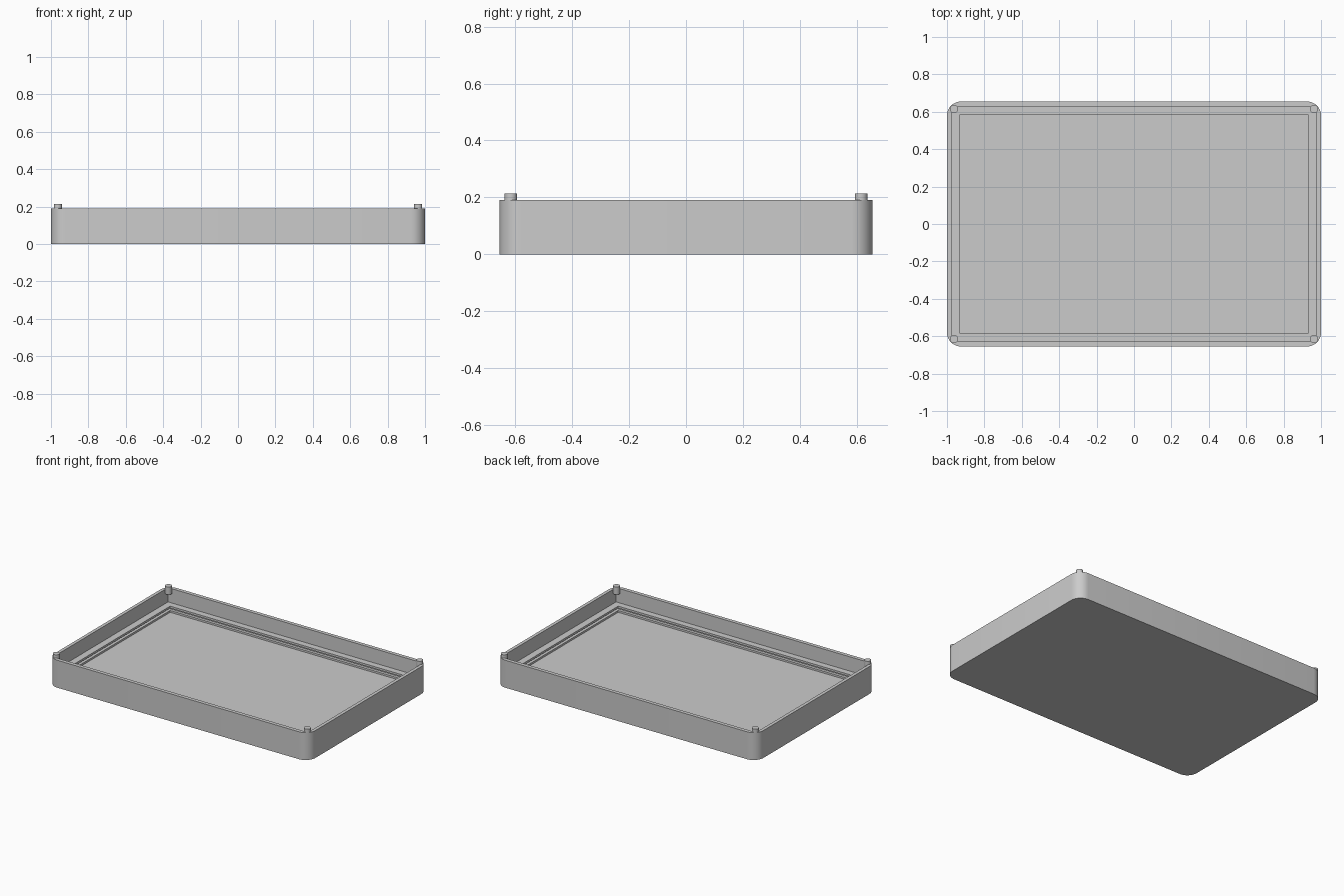
import bpy, bmesh, math

if "Cube" in bpy.data.objects:
    bpy.data.objects.remove(bpy.data.objects["Cube"])

grey = bpy.data.materials.new("light grey")
grey.diffuse_color = (0.6, 0.6, 0.6, 1)
grey.use_nodes = True
grey.node_tree.nodes["Principled BSDF"].inputs["Base Color"].default_value = grey.diffuse_color
SEG = 8  # segments per rounded corner


def ring(bm, hx, hy, r, z):
    """Rounded rectangle of vertices; r = 0 gives square corners."""
    verts = []
    for q, (sx, sy) in enumerate([(1, 1), (-1, 1), (-1, -1), (1, -1)]):
        for i in range(SEG + 1):
            a = math.pi / 2 * (q + i / SEG)
            verts.append(bm.verts.new((sx * (hx - r) + r * math.cos(a),
                                       sy * (hy - r) + r * math.sin(a), z)))
    return verts


def finish(bm, name):
    bmesh.ops.remove_doubles(bm, verts=bm.verts, dist=1e-5)
    bmesh.ops.recalc_face_normals(bm, faces=bm.faces)
    mesh = bpy.data.meshes.new(name)
    bm.to_mesh(mesh)
    bm.free()
    mesh.materials.append(grey)
    obj = bpy.data.objects.new(name, mesh)
    bpy.context.collection.objects.link(obj)
    bpy.context.view_layer.objects.active = obj
    obj.select_set(True)
    bpy.ops.object.shade_smooth_by_angle(angle=math.radians(30))
    obj.select_set(False)
    return obj


# Tray: outer wall, rim, inner wall, ledge, slot under the ledge, floor
sections = [
    (1.0, 0.655, 0.075, 0.0),
    (1.0, 0.655, 0.075, 0.19),
    (0.977, 0.629, 0, 0.19),
    (0.977, 0.629, 0, 0.091),
    (0.93, 0.585, 0, 0.091),
    (0.93, 0.585, 0, 0.077),
    (0.95, 0.605, 0, 0.077),
    (0.95, 0.605, 0, 0.061),
    (0.93, 0.585, 0, 0.061),
    (0.93, 0.585, 0, 0.048),
]
bm = bmesh.new()
rings = [ring(bm, *s) for s in sections]
for a, b in zip(rings, rings[1:]):
    for i in range(len(a)):
        j = (i + 1) % len(a)
        bm.faces.new((a[i], a[j], b[j], b[i]))
bm.faces.new(rings[0][::-1])
bm.faces.new(rings[-1])
finish(bm, "tray")

# Locating pegs in the four corners
for sx, side in ((-1, "left"), (1, "right")):
    for sy, end in ((-1, "front"), (1, "back")):
        bm = bmesh.new()
        bmesh.ops.create_cone(bm, cap_ends=True, segments=32, radius1=0.022,
                              radius2=0.022, depth=0.053)
        bmesh.ops.translate(bm, verts=bm.verts, vec=(sx * 0.963, sy * 0.615, 0.1865))
        finish(bm, f"corner_peg_{end}_{side}")
